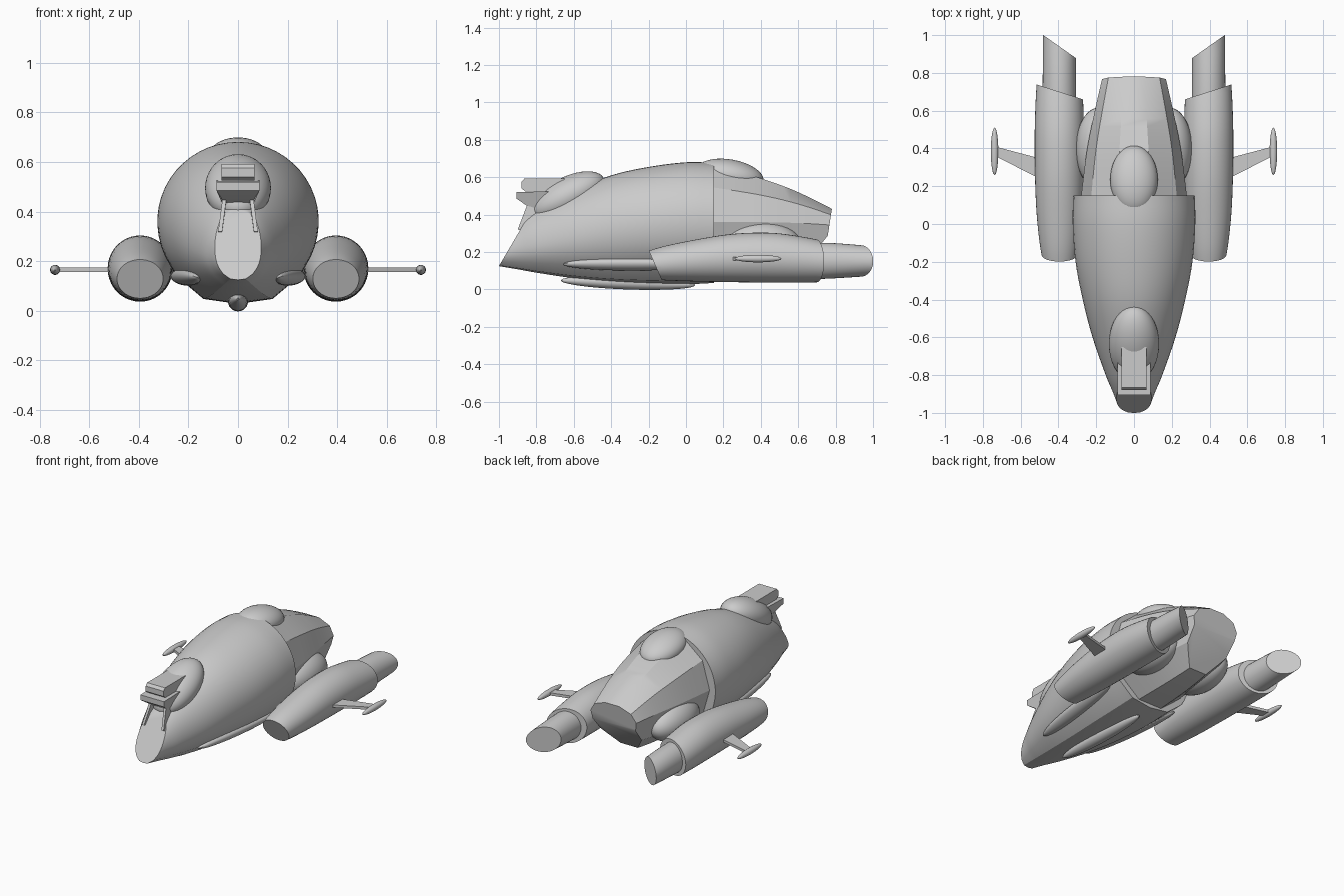
import bpy, bmesh, math
from mathutils import Vector, Matrix

cube = bpy.data.objects.get("Cube")
if cube:
    bpy.data.objects.remove(cube)

grey = bpy.data.materials.new("hull grey")
grey.use_nodes = True
grey.diffuse_color = (0.6, 0.6, 0.6, 1)
grey.node_tree.nodes["Principled BSDF"].inputs["Base Color"].default_value = (0.6, 0.6, 0.6, 1)


def finish(name, bm, angle=30):
    """Turn a bmesh into a shaded object."""
    bmesh.ops.recalc_face_normals(bm, faces=bm.faces)
    mesh = bpy.data.meshes.new(name)
    bm.to_mesh(mesh)
    bm.free()
    mesh.materials.append(grey)
    obj = bpy.data.objects.new(name, mesh)
    bpy.context.collection.objects.link(obj)
    bpy.ops.object.select_all(action='DESELECT')
    obj.select_set(True)
    bpy.context.view_layer.objects.active = obj
    bpy.ops.object.shade_smooth_by_angle(angle=math.radians(angle))
    return obj


def smooth_stations(rows, steps=5):
    """Catmull-Rom refinement of a list of stations."""
    out = []
    for i in range(len(rows) - 1):
        quad = rows[max(i - 1, 0)], rows[i], rows[i + 1], rows[min(i + 2, len(rows) - 1)]
        for s in range(steps):
            t = s / steps
            out.append([b + t * ((c - a) + t * ((2*a - 5*b + 4*c - d) + t * (3*b - a - 3*c + d))) / 2
                        for a, b, c, d in zip(*quad)])
    out.append(list(rows[-1]))
    return out


def loft(name, stations, section, cuts=(), cx=0, angle=30):
    """Skin a unit section along y; each station is y, half width, mid, top, bottom."""
    bm = bmesh.new()
    rings = []
    for y, w, mid, top, bottom in smooth_stations(stations):
        rings.append([bm.verts.new((cx + u * w, y, mid + v * ((top - mid) if v > 0 else (mid - bottom))))
                      for u, v in section])
    n = len(section)
    for a, b in zip(rings, rings[1:]):
        for i in range(n):
            bm.faces.new((a[i], a[(i + 1) % n], b[(i + 1) % n], b[i]))
    bm.faces.new(rings[0])
    bm.faces.new(rings[-1])
    for co, normal in cuts:
        res = bmesh.ops.bisect_plane(bm, geom=bm.verts[:] + bm.edges[:] + bm.faces[:], plane_co=co,
                                     plane_no=normal, clear_outer=True)
        edges = [e for e in res["geom_cut"] if isinstance(e, bmesh.types.BMEdge)]
        bmesh.ops.holes_fill(bm, edges=edges, sides=0)
    return finish(name, bm, angle)


def ellipsoid(name, centre, radii, rot=(0, 0, 0)):
    bm = bmesh.new()
    bmesh.ops.create_uvsphere(bm, u_segments=40, v_segments=20, radius=1)
    turn = Matrix.Identity(3)
    for axis, deg in zip("XYZ", rot):
        turn = Matrix.Rotation(math.radians(deg), 3, axis) @ turn
    m = Matrix.Translation(centre) @ turn.to_4x4() @ Matrix.Diagonal((*radii, 1))
    bmesh.ops.transform(bm, matrix=m, verts=bm.verts)
    return finish(name, bm)


def prism(name, outline, place):
    """Join two copies of an outline; place(point, side) gives the position."""
    bm = bmesh.new()
    a, b = ([bm.verts.new(place(p, s)) for p in outline] for s in (-1, 1))
    bm.faces.new(a)
    bm.faces.new(b)
    for i in range(len(a)):
        j = (i + 1) % len(a)
        bm.faces.new((a[i], a[j], b[j], b[i]))
    return finish(name, bm)


def circle(n, half_step=False, grow=1):
    off = 0.5 if half_step else 0
    return [(grow * math.sin((i + off) * math.tau / n), grow * math.cos((i + off) * math.tau / n))
            for i in range(n)]


# Front hull: round above, chined below, with a raked nose cut
half = [(math.sin(a), math.cos(a)) for a in (math.radians(115 * i / 16) for i in range(1, 17))]
half += [(0.77, -0.66), (0.43, -0.94)]
hull_section = [(0, 1)] + half + [(0, -1)] + [(-u, v) for u, v in reversed(half)]
loft("front_hull", [
    (-1.02, 0.065, 0.19, 0.24, 0.128),
    (-0.9, 0.108, 0.22, 0.36, 0.108),
    (-0.8, 0.15, 0.24, 0.43, 0.09),
    (-0.6, 0.22, 0.28, 0.53, 0.06),
    (-0.4, 0.272, 0.32, 0.61, 0.04),
    (-0.2, 0.31, 0.345, 0.655, 0.03),
    (0, 0.325, 0.36, 0.68, 0.028),
    (0.15, 0.322, 0.36, 0.677, 0.035)],
    hull_section, [((0, -1, 0.125), (0, -0.29, 0.17))])

# Rear hull: faceted and tapering, with a two-plane stern
loft("rear_hull", [
    (0.14, 0.267, 0.36, 0.662, 0.06),
    (0.39, 0.237, 0.36, 0.597, 0.07),
    (0.6, 0.197, 0.355, 0.52, 0.09),
    (0.84, 0.145, 0.34, 0.4, 0.13)],
    circle(10, True, 1 / math.cos(math.pi / 10)),
    [((0, 0.78, 0.43), (0, 0.13, -0.02)), ((0, 0.76, 0.29), (0, 0.2, -0.16))])

# Domes and keel
ellipsoid("rear_dome", (0, 0.235, 0.61), (0.126, 0.182, 0.085), (-10, 0, 0))
ellipsoid("front_dome", (0, -0.635, 0.495), (0.133, 0.22, 0.105), (27, 0, 0))
ellipsoid("keel_blister", (0, -0.31, 0.036), (0.04, 0.36, 0.036), (-2, 0, 0))

# Nose sensor: upper block and wedge below it
prism("sensor_block", [(-0.88, 0.575), (-0.865, 0.592), (-0.65, 0.592), (-0.65, 0.525), (-0.86, 0.525),
                       (-0.88, 0.54)], lambda p, s: (0.066 * s, p[0], p[1]))
prism("sensor_wedge", [(-0.905, 0.52), (-0.905, 0.485), (-0.84, 0.44), (-0.77, 0.42), (-0.7, 0.45),
                       (-0.72, 0.525)], lambda p, s: ((0.087 if p[1] > 0.48 else 0.058) * s, p[0], p[1]))
for side, label in ((1, "left"), (-1, "right")):
    # Thin cheek braces running down the nose
    prism(label + "_nose_brace", [(-0.85, 0.45), (-0.9, 0.32), (-0.85, 0.31), (-0.77, 0.44)],
          lambda p, s: (side * ((0.055 if p[1] > 0.4 else 0.072) + 0.008 * s), p[0], p[1]))

    # Engine pod with raked intake and angled tail
    cx = 0.395 * side
    loft(label + "_engine_pod", [
        (-0.26, 0.072, 0.125, 0.185, 0.06),
        (-0.13, 0.1, 0.138, 0.228, 0.05),
        (0.05, 0.12, 0.155, 0.266, 0.043),
        (0.25, 0.129, 0.168, 0.297, 0.039),
        (0.45, 0.131, 0.17, 0.303, 0.037),
        (0.62, 0.127, 0.16, 0.282, 0.037),
        (0.78, 0.118, 0.147, 0.25, 0.04)],
        circle(40), [((cx, -0.2, 0.21), (0, -0.16, -0.07)),
                     ((cx, 0.7, 0.15), (-0.08 * side, 0.25, 0))], cx)

    # Exhaust tube cut on the slant
    loft(label + "_exhaust", [
        (0.6, 0.09, 0.152, 0.25, 0.052),
        (0.8, 0.088, 0.152, 0.247, 0.06),
        (1.06, 0.086, 0.15, 0.225, 0.077)],
        circle(36), [((0.48 * side, 1.0, 0.15), (-0.12 * side, 0.17, 0))], cx)

    # Pylon bulge between hull and pod
    ellipsoid(label + "_pylon", (0.19 * side, 0.4, 0.24), (0.118, 0.215, 0.122))

    # Side boom with spindle tip
    prism(label + "_boom", [(0.49, 0.235), (0.735, 0.36), (0.735, 0.41), (0.49, 0.345)],
          lambda p, s: (p[0] * side, p[1], 0.165 + 0.009 * s))
    ellipsoid(label + "_boom_tip", (0.738 * side, 0.385, 0.165), (0.02, 0.125, 0.02))

    # Long blister along the lower hull
    ellipsoid(label + "_side_blister", (0.21 * side, -0.29, 0.135), (0.045, 0.37, 0.032),
              (0, -20 * side, -7 * side))
